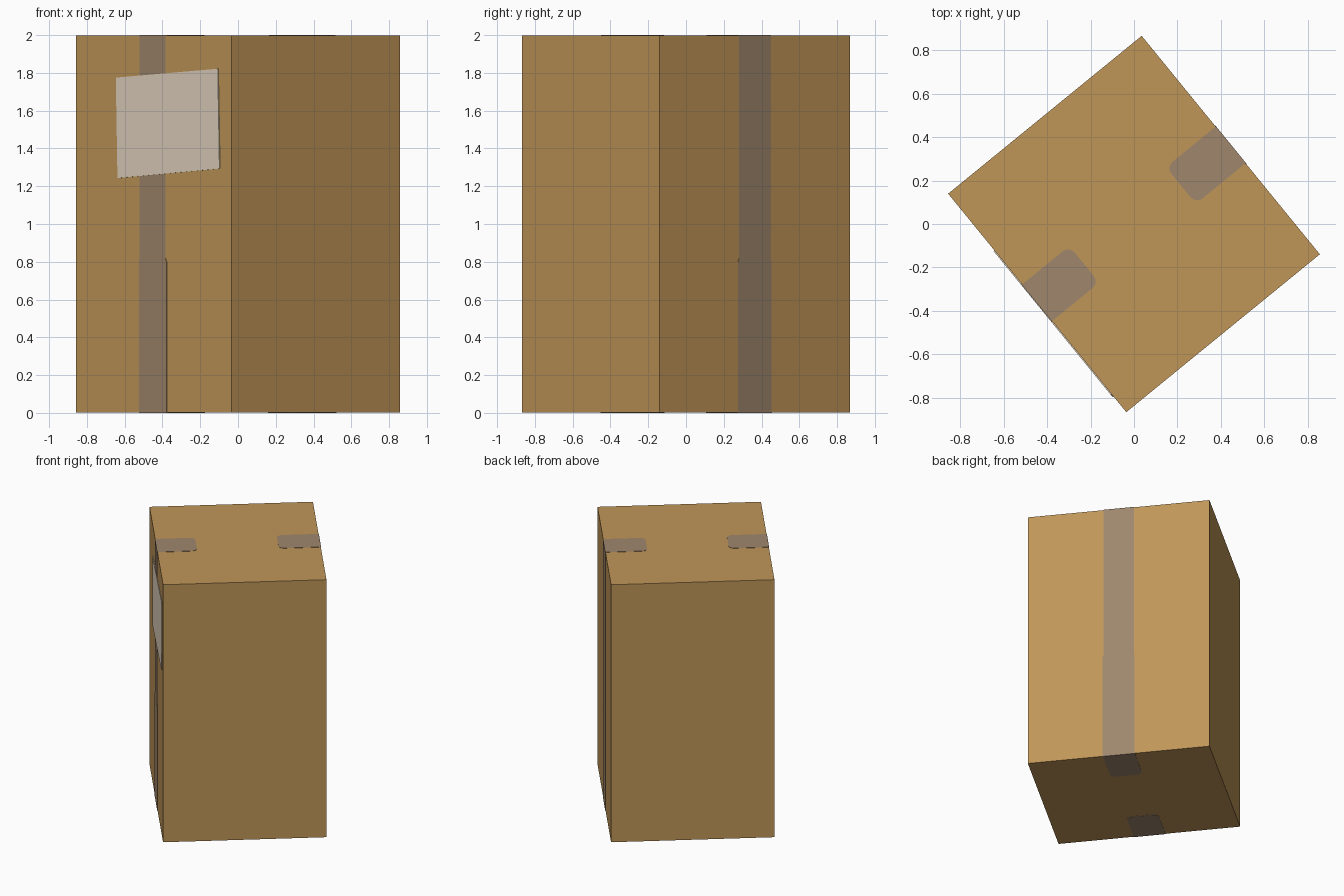
import bpy, bmesh, math
from mathutils import Vector, Matrix

if "Cube" in bpy.data.objects:
    bpy.data.objects.remove(bpy.data.objects["Cube"])

ROT = Matrix.Rotation(math.radians(39.2), 4, 'Z')
HU, HV = 0.5755, 0.6495      # half sizes of the carton
Z0, Z1 = 0.002, 1.998        # carton bottom and top, leaving room for the tape
T = 0.002                    # tape thickness


def material(name, rgb):
    m = bpy.data.materials.new(name)
    m.diffuse_color = (*rgb, 1)
    m.use_nodes = True
    m.node_tree.nodes["Principled BSDF"].inputs["Base Color"].default_value = m.diffuse_color
    return m


cardboard = material("cardboard brown", (0.527, 0.305, 0.098))
tape = material("tape grey brown", (0.342, 0.238, 0.152))
paper = material("label off white", (0.76, 0.65, 0.52))


def finish(name, bm, mat):
    bmesh.ops.recalc_face_normals(bm, faces=bm.faces)
    bm.transform(ROT)
    me = bpy.data.meshes.new(name)
    bm.to_mesh(me)
    bm.free()
    me.materials.append(mat)
    ob = bpy.data.objects.new(name, me)
    bpy.context.collection.objects.link(ob)
    return ob


def plate(name, pts, direction, mat, thick=T):
    """Thin slab from an outline, sunk slightly and raised along direction."""
    bm = bmesh.new()
    d = Vector(direction)
    f = bm.faces.new([bm.verts.new(Vector(p) - d * 0.001) for p in pts])
    out = bmesh.ops.extrude_face_region(bm, geom=[f], use_keep_orig=True)
    bmesh.ops.translate(bm, vec=d * (thick + 0.001),
                        verts=[g for g in out["geom"] if isinstance(g, bmesh.types.BMVert)])
    return finish(name, bm, mat)


# carton
bm = bmesh.new()
bmesh.ops.create_cube(bm, size=1)
bm.transform(Matrix.Translation((0, 0, (Z0 + Z1) / 2)) @ Matrix.Diagonal((2 * HU, 2 * HV, Z1 - Z0, 1)))
finish("carton", bm, cardboard)


def flap_outline(side, end, v0, v1, z, r=0.04):
    """Tape end on a lid: square at the box edge, rounded at its tip."""
    pts = [(side * (HU + T), v0, z)]
    for cv, a0 in ((v0 + r, -90), (v1 - r, 0)):
        for i in range(6):
            a = math.radians(a0 + i * 18)
            pts.append((side * (end + r - r * math.cos(a)), cv + r * math.sin(a), z))
    return pts + [(side * (HU + T), v1, z)]


# tape strips: side strip (a little wider in the lower part) and folded ends
strips = (("label_side", -1, 0.295, (-0.099, 0.115), (-0.110, 0.123)),
          ("plain_side", 1, 0.28, (-0.108, 0.110), (-0.115, 0.112)))
for name, s, end, up, low in strips:
    u = s * HU
    pts = [(u, low[0], Z0 - T), (u, low[1], Z0 - T), (u, low[1], 0.80), (u, up[1], 0.82),
           (u, up[1], Z1 + T), (u, up[0], Z1 + T), (u, up[0], 0.82), (u, low[0], 0.80)]
    plate(name + "_tape", pts, (s, 0, 0), tape)
    plate(name + "_tape_top_end", flap_outline(s, end, -0.108, 0.110, Z1), (0, 0, 1), tape)
    plate(name + "_tape_bottom_end", flap_outline(s, end, -0.112, 0.116, Z0), (0, 0, -1), tape)

# slightly tilted paper label stuck over the tape
corners = ((0.312, 1.775), (-0.542, 1.822), (-0.556, 1.293), (0.298, 1.243))
plate("shipping_label", [(-HU, v, z) for v, z in corners], (-1, 0, 0), paper, 0.005)
